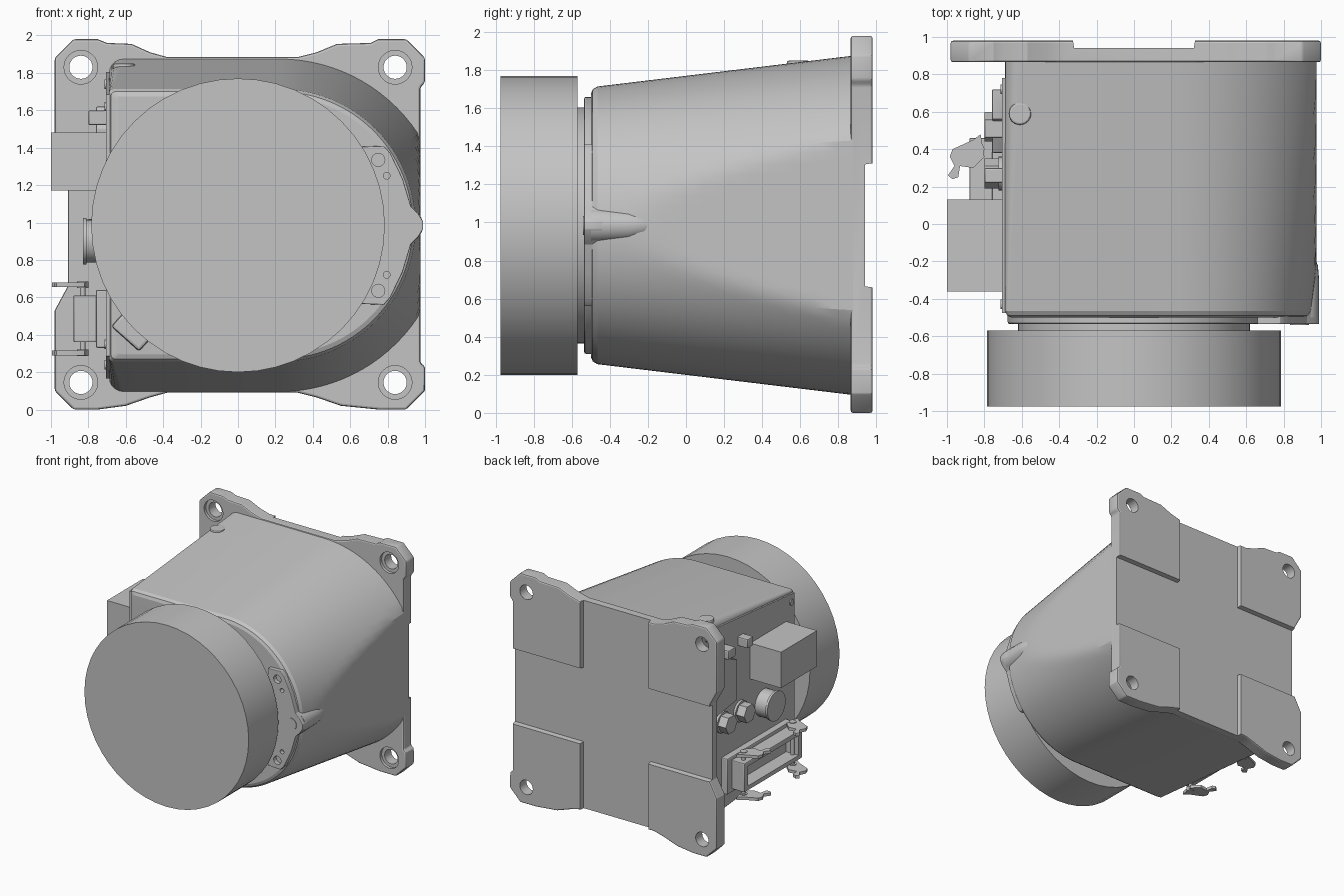
import bpy, bmesh, math
from mathutils import Vector, Matrix

cube = bpy.data.objects.get("Cube")
if cube:
    bpy.data.objects.remove(cube, do_unlink=True)

grey = bpy.data.materials.new("cast_grey")
grey.use_nodes = True
GREY = (0.55, 0.55, 0.55, 1)
grey.diffuse_color = GREY
grey.node_tree.nodes["Principled BSDF"].inputs["Base Color"].default_value = GREY
MID = 0.985  # height of the central axis


def smooth(ob):
    bpy.ops.object.select_all(action="DESELECT")
    ob.select_set(True)
    bpy.context.view_layer.objects.active = ob
    bpy.ops.object.shade_smooth_by_angle(angle=math.radians(20))


def finish(bm, name, bevel=0):
    bmesh.ops.recalc_face_normals(bm, faces=bm.faces)
    mesh = bpy.data.meshes.new(name)
    bm.to_mesh(mesh)
    bm.free()
    mesh.materials.append(grey)
    ob = bpy.data.objects.new(name, mesh)
    bpy.context.collection.objects.link(ob)
    if bevel:
        bpy.context.view_layer.objects.active = ob
        m = ob.modifiers.new("soft_edges", "BEVEL")
        m.width, m.segments, m.limit_method = bevel, 2, "ANGLE"
        bpy.ops.object.modifier_apply(modifier=m.name)
    smooth(ob)
    return ob


def loft(name, rings, bevel=0):
    bm = bmesh.new()
    loops = [[bm.verts.new(p) for p in ring] for ring in rings]
    n = len(loops[0])
    for a, b in zip(loops, loops[1:]):
        for i in range(n):
            j = (i + 1) % n
            bm.faces.new((a[i], a[j], b[j], b[i]))
    bm.faces.new(loops[0])
    bm.faces.new(loops[-1])
    return finish(bm, name, bevel)


def prism(name, pts, axis, lo, hi, bevel=0):
    """Extrude a 2D profile along an axis; profile holds the other two axes in order."""
    def place(p, d):
        v = list(p)
        v.insert("xyz".index(axis), d)
        return v
    return loft(name, [[place(p, d) for p in pts] for d in (lo, hi)], bevel)


def box(name, x, y, z, bevel=0):
    return prism(name, [(x[0], y[0]), (x[1], y[0]), (x[1], y[1]), (x[0], y[1])],
                 "z", z[0], z[1], bevel)


def disc(name, centre, r, axis, lo, hi, sides=48, bevel=0):
    pts = [(centre[0] + r * math.cos(math.tau * i / sides),
            centre[1] + r * math.sin(math.tau * i / sides)) for i in range(sides)]
    return prism(name, pts, axis, lo, hi, bevel)


def cut(target, cutter):
    m = target.modifiers.new("cut", "BOOLEAN")
    m.operation, m.solver, m.object = "DIFFERENCE", "EXACT", cutter
    bpy.context.view_layer.objects.active = target
    bpy.ops.object.modifier_apply(modifier=m.name)
    bpy.data.objects.remove(cutter, do_unlink=True)
    smooth(target)


# Rear mounting plate with four corner pads
outline = [(-0.98, 1.88), (-0.88, 1.98), (-0.75, 1.98), (-0.7, 1.96), (-0.57, 1.955),
           (-0.47, 1.91), (-0.38, 1.885), (0.32, 1.885), (0.42, 1.91), (0.53, 1.955),
           (0.71, 1.96), (0.75, 1.98), (0.9, 1.98), (1, 1.88), (1, 1.75), (0.975, 1.72),
           (0.975, 0.25), (1, 0.23), (1, 0.1), (0.9, 0), (0.75, 0), (0.55, 0.02),
           (0.42, 0.065), (0.32, 0.09), (-0.38, 0.09), (-0.47, 0.065), (-0.6, 0.02),
           (-0.75, 0), (-0.88, 0), (-0.98, 0.1), (-0.98, 0.53), (-0.91, 0.66),
           (-0.91, 1.32), (-0.98, 1.45)]
plate = prism("mounting_plate", outline, "y", 0.865, 0.98, 0.012)
# Sloped-edge cross recess on the back
for axis, c in (("z", 0.0), ("x", MID)):
    prof = [(c - 0.32, 0.94), (c + 0.32, 0.94), (c + 0.345, 1.1), (c - 0.345, 1.1)]
    if axis == "x":
        prof = [(b, a) for a, b in prof]
    cut(plate, prism("recess", prof, axis, -2, 3))
for x in (-0.84, 0.84):
    for z in (0.145, 1.83):
        cut(plate, disc("bolt_hole", (x, z), 0.062, "y", 0.5, 1.5, 32))
        cut(plate, disc("counterbore", (x, z), 0.09, "y", 0.5, 0.89, 32))


# Tapered housing: rounded on one side, flat on the other
def section(y, inset=0.0):
    t = (y + 0.5) / 1.37
    r = 0.725 + 0.165 * t - inset
    corner = 0.02 + 0.06 * t
    left = -0.69 + inset
    pts = [(0.22 + r * math.sin(math.pi * i / 48), MID + r * math.cos(math.pi * i / 48))
           for i in range(49)]
    pts = [(min(x, 0.975), z) for x, z in pts]
    low = []
    for i in range(6):
        a = i * math.pi / 10
        low.append((left + corner * (1 - math.sin(a)), corner * (1 - math.cos(a))))
    pts += [(x, MID - r + dz) for x, dz in low]
    pts += [(x, MID + r - dz) for x, dz in reversed(low)]
    return [(x, y, z) for x, z in pts]


loft("housing", [section(-0.5, 0.035), section(-0.49, 0.012), section(-0.465)]
     + [section(-0.465 + 1.365 * i / 12) for i in range(1, 13)])

# Front drum and its stepped neck
disc("neck_ring", (0, MID), 0.675, "y", -0.535, -0.45, 64, 0.01)
disc("neck", (0, MID), 0.62, "y", -0.6, -0.5, 64)
disc("drum", (0, MID), 0.785, "y", -0.975, -0.57, 48)

# Sensor bracket on the housing front
half = [(0.66, 0.42), (0.78, 0.425), (0.815, 0.385), (0.88, 0.25), (0.925, 0.1),
        (0.965, 0.06), (0.99, 0.02)]
bracket = prism("side_bracket", [(x, MID + d) for x, d in half]
                + [(x, MID - d) for x, d in reversed(half)], "y", -0.535, -0.44, 0.005)
for s in (-1, 1):
    for x, d, r in ((0.75, 0.35, 0.035), (0.795, 0.265, 0.018)):
        cut(bracket, disc("screw_hole", (x, MID + s * d), r, "y", -0.7, -0.5, 20))
disc("bracket_pin", (0.885, MID), 0.05, "y", -0.54, -0.48, 24)

# Tapering boss behind the bracket
boss = []
for y, r, x in ((-0.5, 0.095, 0.895), (-0.3, 0.085, 0.905), (-0.22, 0.065, 0.918),
                (-0.18, 0.03, 0.935)):
    boss.append([(x + r * math.cos(math.tau * i / 24), y, MID + r * math.sin(math.tau * i / 24))
                 for i in range(24)])
loft("side_boss", boss)

# Slanted foot on the lower front corner
foot = box("corner_foot", (-0.1, 0.1), (-0.535, -0.45), (-0.05, 0.05), 0.015)
foot.matrix_world = Matrix.Translation(Vector((-0.57, 0, 0.415))) @ Matrix.Rotation(math.radians(42), 4, "Y")

# Side cover panel and its screws
prism("side_panel", [(-0.475, 0.285), (0.78, 0.165), (0.78, 1.805), (-0.475, 1.685)],
      "x", -0.705, -0.66)
for y, z in ((-0.43, 1.62), (-0.43, 0.35), (0.72, 1.74), (0.72, 0.24)):
    disc("panel_screw", (y, z), 0.025, "x", -0.715, -0.69, 12)
disc("upper_boss", (-0.61, 0.59), 0.06, "z", 1.7, 1.85, 24, 0.01)

# Junction block, bracket, knob and hex glands
box("junction_block", (-1, -0.69), (-0.36, 0.13), (1.17, 1.48))
prism("cable_bracket", [(0.38, 1.1), (0.72, 1.05), (0.72, 1.62), (0.56, 1.62), (0.5, 1.5), (0.38, 1.45)],
      "x", -0.76, -0.69, 0.01)
box("bracket_clip", (-0.8, -0.69), (0.22, 0.3), (1.52, 1.6), 0.01)
box("bracket_clip_rear", (-0.8, -0.69), (0.46, 0.56), (1.52, 1.6), 0.01)
disc("knob", (-0.05, 0.9), 0.115, "x", -0.815, -0.69, 32)
disc("knob_cap", (-0.05, 0.9), 0.125, "x", -0.83, -0.81, 32)
for y in (0.52, 0.27):
    disc("hex_gland", (y, 0.95), 0.08, "x", -0.8, -0.69, 6)
    disc("gland_washer", (y, 0.95), 0.09, "x", -0.725, -0.69, 24)

# Rectangular socket with open mouth
box("socket_flange", (-0.76, -0.69), (-0.36, 0.52), (0.33, 0.64), 0.01)
shell = box("socket_shell", (-0.88, -0.72), (-0.33, 0.46), (0.36, 0.61), 0.008)
cut(shell, box("socket_mouth", (-1, -0.76), (-0.28, 0.41), (0.4, 0.57)))

# Locking levers at both ends of the socket
lever = [(-0.995, 0.26), (-0.97, 0.24), (-0.94, 0.25), (-0.93, 0.31), (-0.86, 0.3),
         (-0.8, 0.36), (-0.82, 0.48), (-0.86, 0.45), (-0.97, 0.4), (-0.985, 0.36), (-0.96, 0.31)]
for end in (0, 1):
    pts = [(x, 0.13 - y if end else y) for x, y in lever]
    pivot = (-0.83, -0.27 if end else 0.4)
    for z in (0.29, 0.655):
        prism("locking_lever", pts, "z", z, z + 0.025)
        disc("lever_pivot", pivot, 0.03, "z", z - 0.005, z + 0.03, 16)
    disc("lever_stem", pivot, 0.015, "z", 0.29, 0.67, 12)
